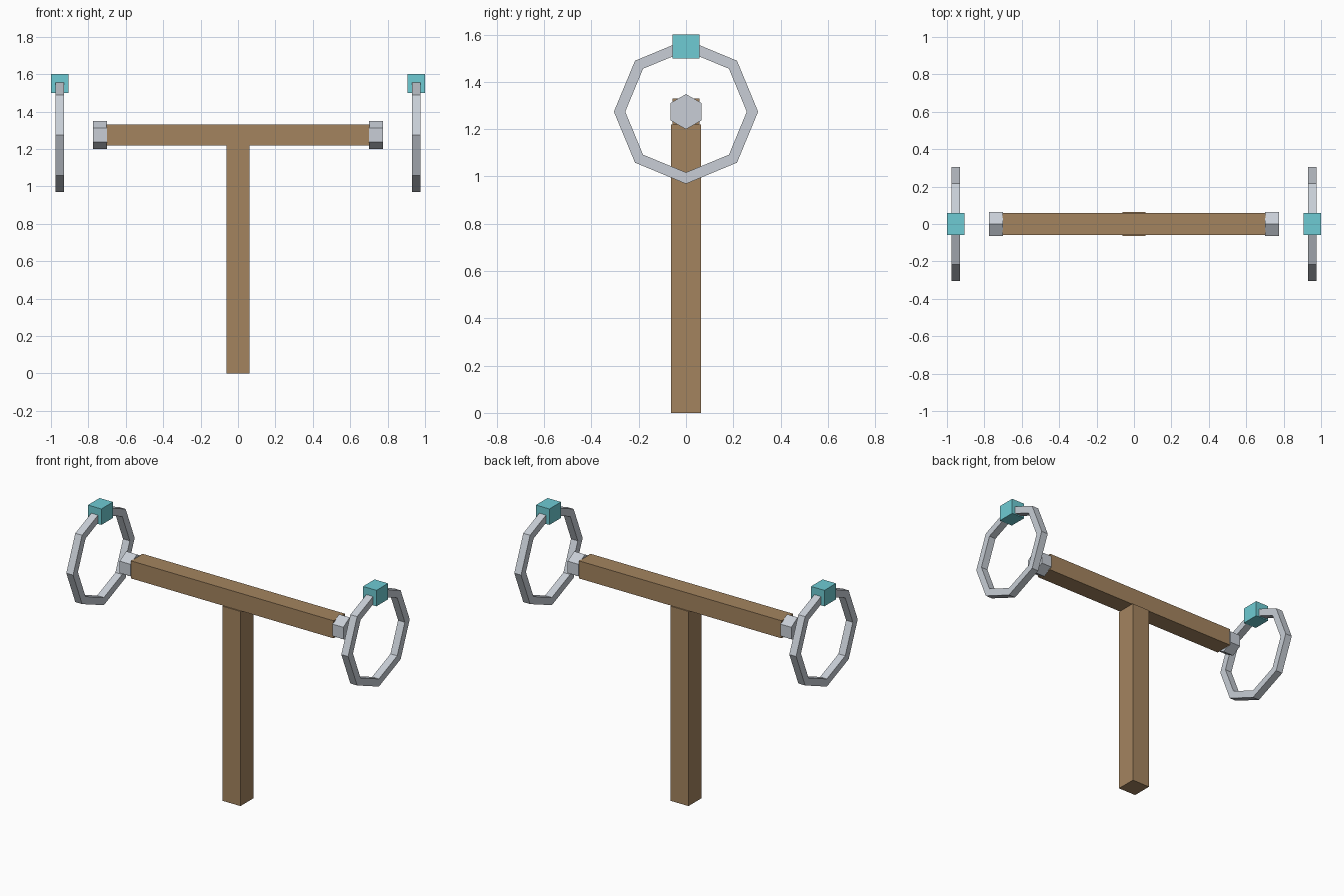
import bpy
import bmesh
from math import cos, sin, tau, pi

default = bpy.data.objects.get("Cube")
if default:
    bpy.data.objects.remove(default, do_unlink=True)


def material(name, rgb):
    # sRGB bytes to linear values
    lin = [((c / 255 + 0.055) / 1.055) ** 2.4 for c in rgb]
    mat = bpy.data.materials.new(name)
    mat.use_nodes = True
    mat.diffuse_color = (*lin, 1)
    mat.node_tree.nodes["Principled BSDF"].inputs["Base Color"].default_value = (*lin, 1)
    return mat


wood = material("brown wood", (164, 132, 95))
metal = material("pale grey metal", (200, 206, 214))
teal = material("teal", (110, 203, 211))


def finish(name, bm, mat):
    bmesh.ops.recalc_face_normals(bm, faces=bm.faces)
    mesh = bpy.data.meshes.new(name)
    bm.to_mesh(mesh)
    bm.free()
    mesh.materials.append(mat)
    obj = bpy.data.objects.new(name, mesh)
    bpy.context.collection.objects.link(obj)
    return obj


def box(name, low, high, mat):
    bm = bmesh.new()
    bmesh.ops.create_cube(bm, size=1)
    for v in bm.verts:
        v.co = [(a + b) / 2 + c * (b - a) for a, b, c in zip(low, high, v.co)]
    return finish(name, bm, mat)


def polygon_yz(bm, sides, radius, x, z):
    # Regular polygon facing sideways, with one corner straight up
    angles = [pi / 2 + tau * i / sides for i in range(sides)]
    return [bm.verts.new((x, radius * cos(a), z + radius * sin(a))) for a in angles]


def bridge(bm, a, b):
    for i in range(len(a)):
        j = (i + 1) % len(a)
        bm.faces.new((a[i], a[j], b[j], b[i]))


def prism(name, sides, radius, x0, x1, z, mat):
    bm = bmesh.new()
    a, b = (polygon_yz(bm, sides, radius, x, z) for x in (x0, x1))
    bridge(bm, a, b)
    bm.faces.new(a)
    bm.faces.new(b)
    return finish(name, bm, mat)


def hoop(name, sides, outer, inner, x0, x1, z, mat):
    bm = bmesh.new()
    corners = [(outer, x0), (outer, x1), (inner, x1), (inner, x0)]
    loops = [polygon_yz(bm, sides, r, x, z) for r, x in corners]
    for k in range(4):
        bridge(bm, loops[k], loops[(k + 1) % 4])
    return finish(name, bm, mat)


# Wooden T-shaped stand
box("post", (-0.0625, -0.0645, 0), (0.0625, 0.0645, 1.22), wood)
box("crossbeam", (-0.703, -0.0575, 1.22), (0.703, 0.0575, 1.33), wood)

# End cap, hoop and hoop block on each side
AXIS_Z = 1.274
for side, s in (("left", 1), ("right", -1)):
    prism(side + "_end_cap", 6, 0.0745, s * 0.70, s * 0.775, AXIS_Z, metal)
    hoop(side + "_hoop", 8, 0.305, 0.257, s * 0.93, s * 0.977, AXIS_Z, metal)
    box(side + "_hoop_block", (s * 0.9535 - 0.0465, -0.0575, 1.5),
        (s * 0.9535 + 0.0465, 0.0575, 1.6), teal)
